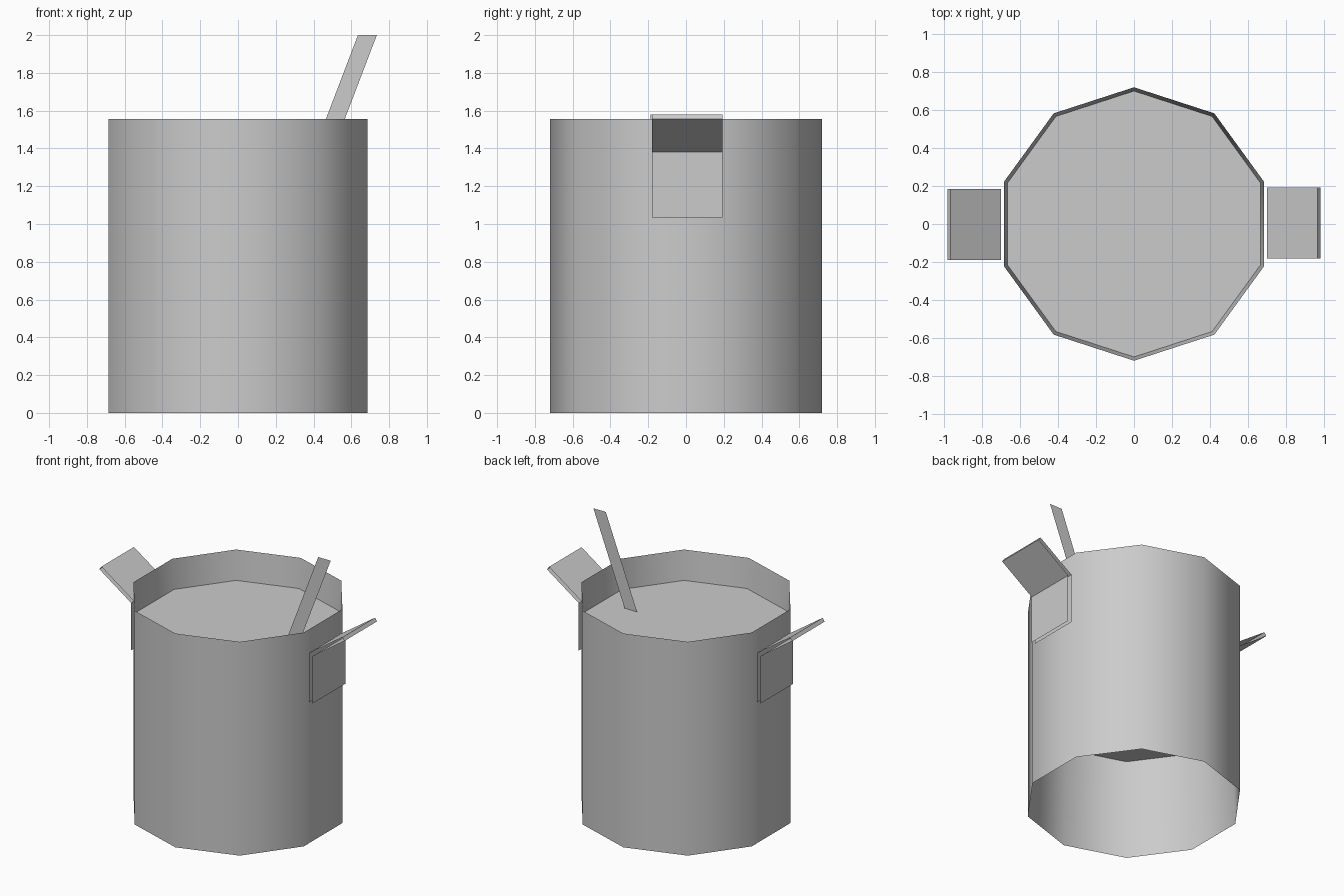
import bpy, bmesh, math

if "Cube" in bpy.data.objects:
    bpy.data.objects.remove(bpy.data.objects["Cube"])

grey = bpy.data.materials.new("plain grey")
grey.diffuse_color = (0.6, 0.6, 0.6, 1)
grey.use_nodes = True
grey.node_tree.nodes["Principled BSDF"].inputs["Base Color"].default_value = grey.diffuse_color


def finish(name, bm, smooth=True):
    me = bpy.data.meshes.new(name)
    bm.to_mesh(me)
    bm.free()
    me.materials.append(grey)
    ob = bpy.data.objects.new(name, me)
    bpy.context.collection.objects.link(ob)
    if smooth:
        bpy.ops.object.select_all(action='DESELECT')
        ob.select_set(True)
        bpy.context.view_layer.objects.active = ob
        bpy.ops.object.shade_smooth_by_angle(angle=math.radians(40))
    return ob


def sheet(bm, profile, y0, y1):
    """Sweep an open x-z profile along y."""
    rows = [[bm.verts.new((x, y, z)) for x, z in profile] for y in (y0, y1)]
    for i in range(len(profile) - 1):
        bm.faces.new((rows[0][i], rows[0][i + 1], rows[1][i + 1], rows[1][i]))


# Pot: ten-sided wall with sharp rims, recessed floor below and recessed contents above
SIDES = 10
bm = bmesh.new()
rings = []
for r, z in [(0.70, 0.72), (0.72, 0.0), (0.72, 1.555), (0.70, 1.34)]:
    rings.append([bm.verts.new((r * math.sin(i * math.tau / SIDES),
                                -r * math.cos(i * math.tau / SIDES), z))
                  for i in range(SIDES)])
for a, b in zip(rings, rings[1:]):
    for i in range(SIDES):
        j = (i + 1) % SIDES
        bm.faces.new((a[i], a[j], b[j], b[i]))
bm.faces.new(rings[-1])
bm.faces.new(rings[0][::-1])
finish("pot", bm)

# Handles: bent double sheets with open sides, closed at the flared tip
bend = [(0.70, 1.035), (0.70, 1.395), (0.967, 1.58),
        (0.983, 1.557), (0.728, 1.38), (0.728, 1.035)]
for side, name, y in ((1, "right_handle", 0.006), (-1, "left_handle", -0.002)):
    bm = bmesh.new()
    sheet(bm, [(side * x, z) for x, z in bend], y - 0.187, y + 0.187)
    if side > 0:
        bmesh.ops.reverse_faces(bm, faces=bm.faces)
    bmesh.ops.recalc_face_normals(bm, faces=bm.faces)
    finish(name, bm)

# Stirring stick: thin slanted strip standing in the contents
bm = bmesh.new()
bm.faces.new([bm.verts.new(p) for p in ((0.383, 0.015, 1.34), (0.483, 0.015, 1.34),
                                        (0.735, 0.015, 2.0), (0.635, 0.015, 2.0))])
finish("stirring_stick", bm, smooth=False)
